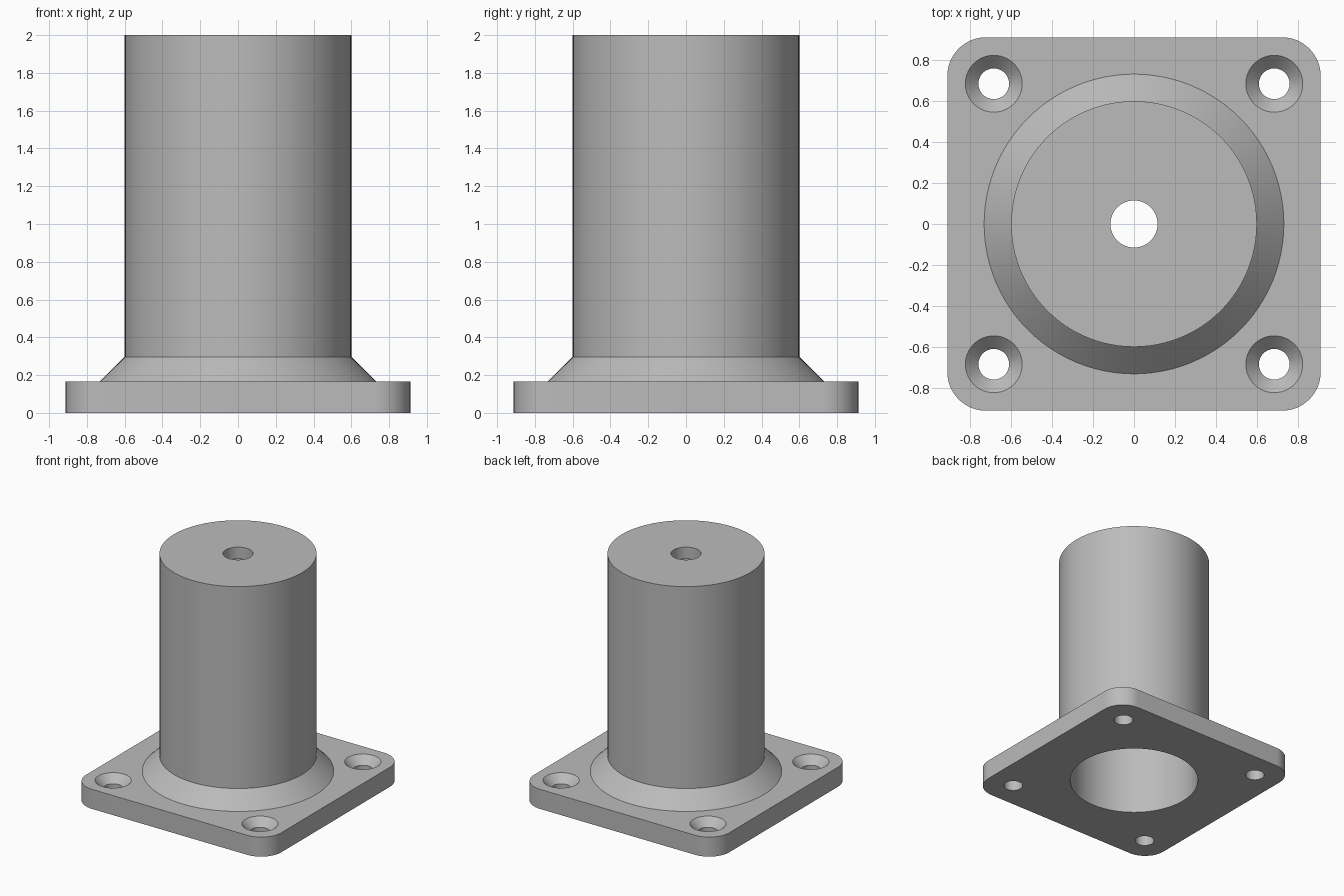
import bpy, bmesh, math

cube = bpy.data.objects.get("Cube")
if cube:
    bpy.data.objects.remove(cube, do_unlink=True)

# Single flat grey
grey = bpy.data.materials.new("plain grey")
grey.use_nodes = True
colour = (0.5, 0.5, 0.5, 1)
grey.diffuse_color = colour
grey.node_tree.nodes["Principled BSDF"].inputs["Base Color"].default_value = colour


def add_object(name, bm):
    bmesh.ops.recalc_face_normals(bm, faces=bm.faces)
    mesh = bpy.data.meshes.new(name)
    bm.to_mesh(mesh)
    bm.free()
    obj = bpy.data.objects.new(name, mesh)
    bpy.context.collection.objects.link(obj)
    mesh.materials.append(grey)
    return obj


def turned(name, profile, at=(0, 0), sides=96):
    """Solid of revolution from (radius, height) pairs, capped at both ends."""
    bm = bmesh.new()
    rings = []
    for r, z in profile:
        rings.append([bm.verts.new((at[0] + r * math.cos(math.tau * i / sides),
                                    at[1] + r * math.sin(math.tau * i / sides), z))
                      for i in range(sides)])
    for low, high in zip(rings, rings[1:]):
        for i in range(sides):
            j = (i + 1) % sides
            bm.faces.new((low[i], low[j], high[j], high[i]))
    bm.faces.new(rings[0])
    bm.faces.new(rings[-1])
    return add_object(name, bm)


def combine(target, tool, operation):
    mod = target.modifiers.new(operation.lower(), "BOOLEAN")
    mod.operation, mod.object, mod.solver = operation, tool, "EXACT"
    bpy.context.view_layer.objects.active = target
    bpy.ops.object.modifier_apply(modifier=mod.name)
    bpy.data.objects.remove(tool, do_unlink=True)


HALF, THICK, CORNER = 0.912, 0.165, 0.19

# Square flange with rounded corners
bm = bmesh.new()
bmesh.ops.create_cube(bm, size=1)
for v in bm.verts:
    v.co = (v.co.x * 2 * HALF, v.co.y * 2 * HALF, (v.co.z + 0.5) * THICK)
uprights = [e for e in bm.edges if abs(e.verts[0].co.z - e.verts[1].co.z) > 0.1]
bmesh.ops.bevel(bm, geom=uprights, offset=CORNER, segments=16, profile=0.5, affect="EDGES")
body = add_object("flanged_sleeve", bm)

# Column with conical foot
column = turned("column", [(0.732, THICK / 2), (0.732, THICK), (0.6, 0.297), (0.6, 2)])
combine(body, column, "UNION")

# Wide bore, open below, with a small hole through the closed top
bore = turned("bore", [(0.51, -0.1), (0.51, 1.9), (0.115, 1.9), (0.115, 2.1)])
combine(body, bore, "DIFFERENCE")

# Countersunk corner holes
for x in (-0.685, 0.685):
    for y in (-0.685, 0.685):
        hole = turned("screw_hole", [(0.075, -0.1), (0.075, THICK - 0.065),
                                     (0.139, THICK), (0.139, THICK + 0.1)], (x, y), 48)
        combine(body, hole, "DIFFERENCE")

# Smooth round walls, crisp edges
bpy.ops.object.select_all(action="DESELECT")
body.select_set(True)
bpy.context.view_layer.objects.active = body
bpy.ops.object.shade_smooth_by_angle(angle=math.radians(30))
